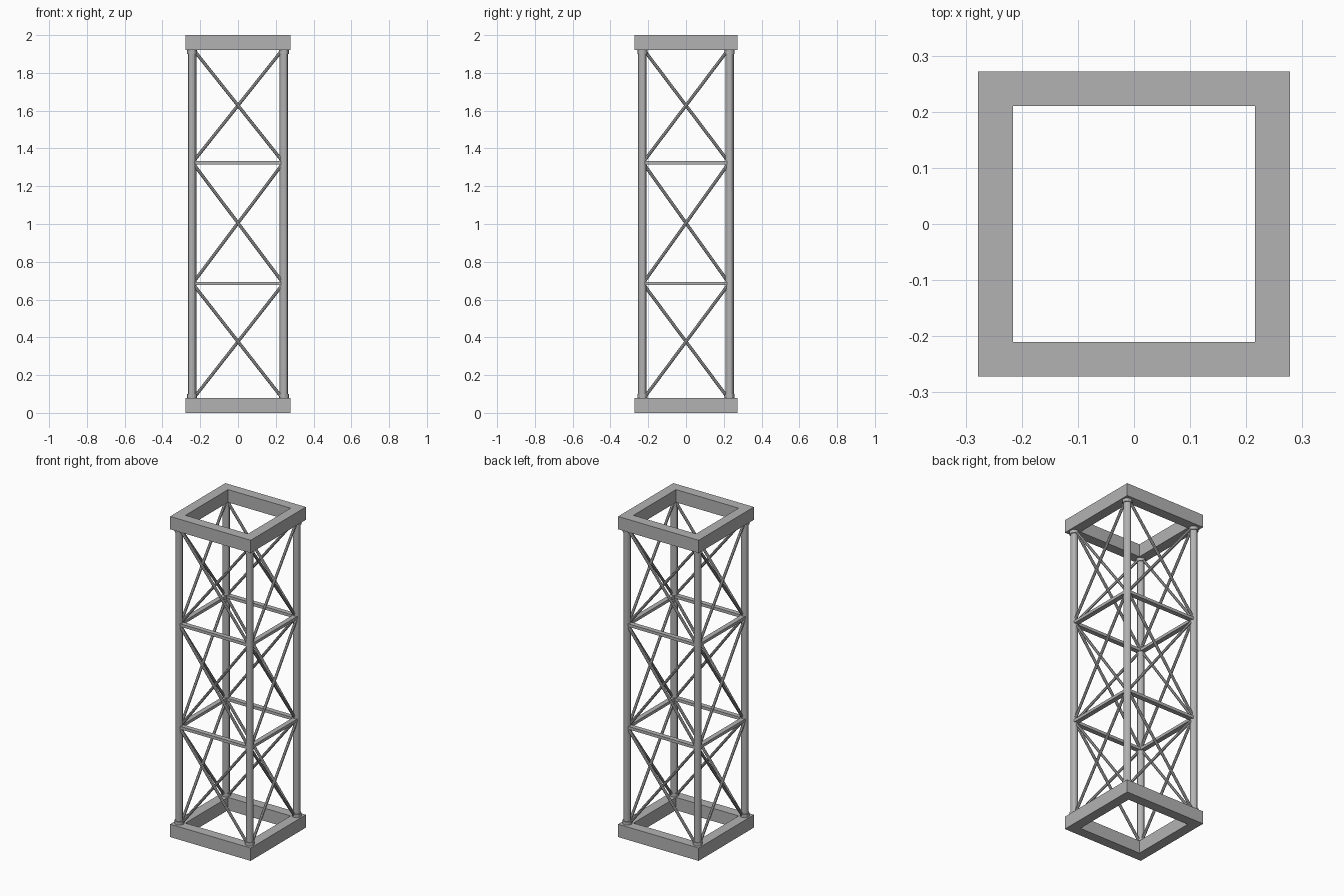
import bpy, bmesh
from mathutils import Vector, Matrix

cube = bpy.data.objects.get("Cube")
if cube:
    bpy.data.objects.remove(cube, do_unlink=True)

steel = bpy.data.materials.new("grey_steel")
steel.use_nodes = True
GREY = (0.45, 0.45, 0.45, 1)
steel.diffuse_color = GREY
steel.node_tree.nodes["Principled BSDF"].inputs["Base Color"].default_value = GREY

OUT_X, OUT_Y = 0.278, 0.272      # frame outer half sizes
RIM = 0.062                      # frame width
PX, PY = 0.243, 0.231            # post centres
FRAME_H = 0.08
LEVELS = (0.685, 1.325)          # horizontal strut heights


def finish(name, bm):
    bmesh.ops.recalc_face_normals(bm, faces=bm.faces)
    mesh = bpy.data.meshes.new(name)
    bm.to_mesh(mesh)
    bm.free()
    mesh.materials.append(steel)
    ob = bpy.data.objects.new(name, mesh)
    bpy.context.collection.objects.link(ob)
    return ob


def rod(name, a, b, radius, sides):
    a, b = Vector(a), Vector(b)
    axis = b - a
    m = Matrix.Translation((a + b) / 2) @ axis.to_track_quat('Z', 'Y').to_matrix().to_4x4()
    bm = bmesh.new()
    bmesh.ops.create_cone(bm, cap_ends=True, segments=sides, radius1=radius,
                          radius2=radius, depth=axis.length, matrix=m)
    return finish(name, bm)


def box(name, centre, size):
    bm = bmesh.new()
    m = Matrix.Translation(centre) @ Matrix.Diagonal((*size, 1))
    bmesh.ops.create_cube(bm, size=1, matrix=m)
    return finish(name, bm)


def frame(name, z):
    bm = bmesh.new()
    corners = ((-1, -1), (1, -1), (1, 1), (-1, 1))
    outer = [bm.verts.new((x * OUT_X, y * OUT_Y, z)) for x, y in corners]
    inner = [bm.verts.new((x * (OUT_X - RIM), y * (OUT_Y - RIM), z)) for x, y in corners]
    for i in range(4):
        j = (i + 1) % 4
        bm.faces.new((outer[i], outer[j], inner[j], inner[i]))
    ext = bmesh.ops.extrude_face_region(bm, geom=bm.faces[:], use_keep_orig=True)
    verts = [g for g in ext["geom"] if isinstance(g, bmesh.types.BMVert)]
    bmesh.ops.translate(bm, verts=verts, vec=(0, 0, FRAME_H))
    finish(name, bm)


# Square end frames
frame("bottom_frame", 0)
frame("top_frame", 2 - FRAME_H)

# Corner posts with small end collars
for x in (-PX, PX):
    for y in (-PY, PY):
        rod("corner_post", (x, y, FRAME_H), (x, y, 2 - FRAME_H), 0.022, 12)
        rod("bottom_collar", (x, y, FRAME_H), (x, y, FRAME_H + 0.02), 0.027, 12)
        rod("top_collar", (x, y, 2 - FRAME_H - 0.02), (x, y, 2 - FRAME_H), 0.027, 12)

# Flat horizontal struts
for z in LEVELS:
    for s in (-1, 1):
        box("cross_strut", (0, s * PY, z), (2 * PX, 0.03, 0.018))
        box("side_strut", (s * PX, 0, z), (0.03, 2 * PY, 0.018))

# Crossed braces in every bay of every side
bays = ((FRAME_H, 0.675), (0.695, 1.315), (1.335, 2 - FRAME_H))
for low, high in bays:
    for s in (-1, 1):
        for d in (-1, 1):
            off = d * 0.006
            rod("cross_brace", (-d * (PX - 0.01), s * PY + off, low),
                (d * (PX - 0.01), s * PY + off, high), 0.0085, 8)
            rod("side_brace", (s * PX + off, -d * (PY - 0.01), low),
                (s * PX + off, d * (PY - 0.01), high), 0.0085, 8)

# Rounded shading on the posts and collars
bpy.ops.object.select_all(action='DESELECT')
for ob in bpy.context.collection.objects:
    if ob.name.startswith(("corner_post", "bottom_collar", "top_collar", "cross_brace", "side_brace")):
        ob.select_set(True)
        bpy.context.view_layer.objects.active = ob
bpy.ops.object.shade_smooth_by_angle()
